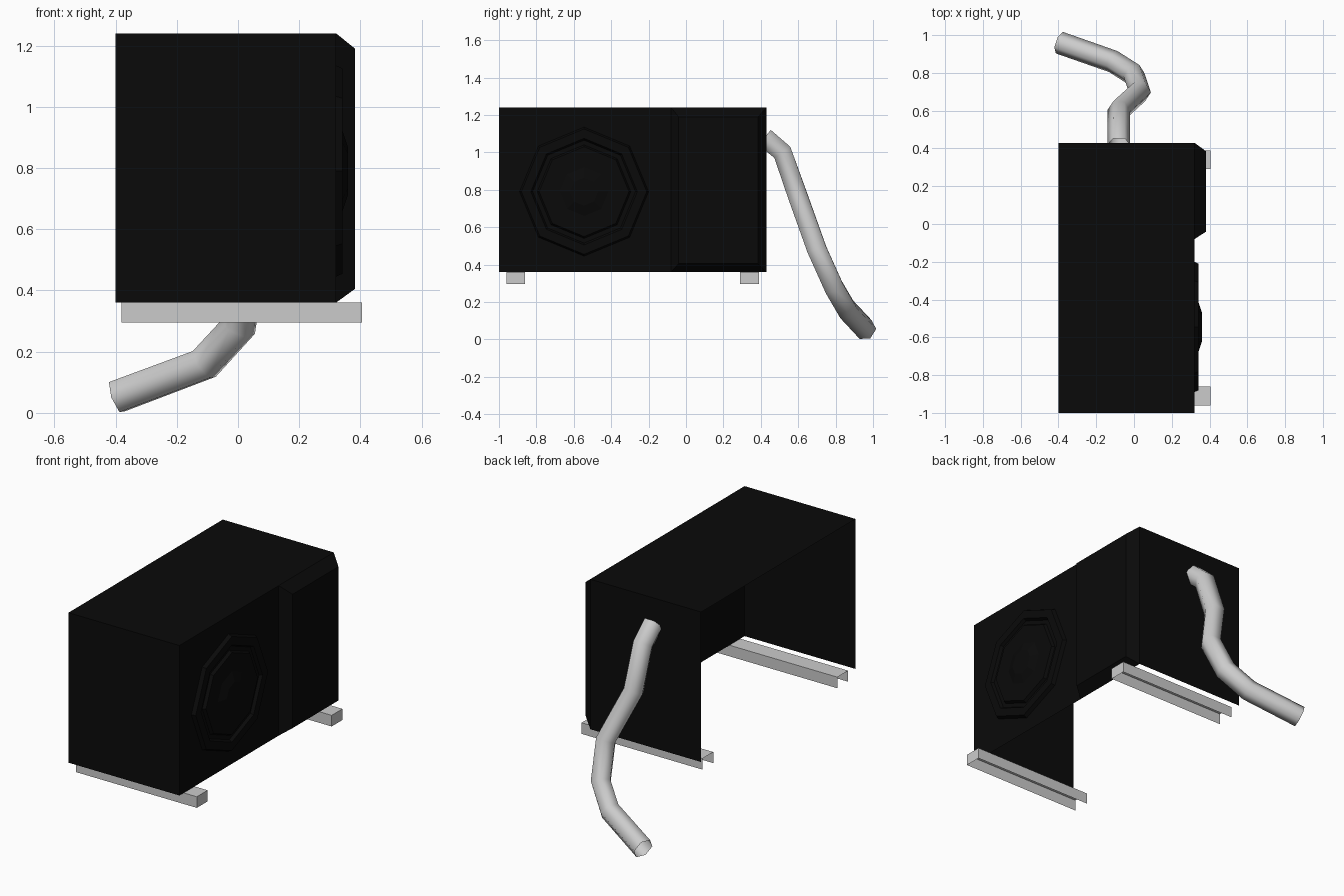
import bpy, bmesh, math

if "Cube" in bpy.data.objects:
    bpy.data.objects.remove(bpy.data.objects["Cube"])

black = bpy.data.materials.new("black_paint")
black.diffuse_color = (0.003, 0.003, 0.003, 1)
black.use_nodes = True
black.node_tree.nodes["Principled BSDF"].inputs["Base Color"].default_value = black.diffuse_color


def finish(bm, name, mat=None):
    bmesh.ops.recalc_face_normals(bm, faces=bm.faces)
    me = bpy.data.meshes.new(name)
    bm.to_mesh(me)
    bm.free()
    ob = bpy.data.objects.new(name, me)
    bpy.context.collection.objects.link(ob)
    if mat:
        me.materials.append(mat)
    return ob


def open_box(name, lo, hi, mat=None):
    """Sheet box with the underside and the -x side left open."""
    bm = bmesh.new()
    bmesh.ops.create_cube(bm, size=1)
    for v in bm.verts:
        for i in range(3):
            v.co[i] = hi[i] if v.co[i] > 0 else lo[i]
    bm.normal_update()
    gone = [f for f in bm.faces if f.normal.x < -0.9 or f.normal.z < -0.9]
    ob_faces = [f for f in bm.faces if f not in gone]
    bmesh.ops.delete(bm, geom=gone, context='FACES')
    me = bpy.data.meshes.new(name)
    bm.to_mesh(me)      # cube normals already face outward
    bm.free()
    ob = bpy.data.objects.new(name, me)
    bpy.context.collection.objects.link(ob)
    if mat:
        me.materials.append(mat)
    return ob


# Casing and mounting rails
open_box("casing", (-0.40, -1.0, 0.36), (0.32, 0.43, 1.24), black)
for name, y in (("rail_front", -0.91), ("rail_back", 0.34)):
    open_box(name, (-0.38, y - 0.05, 0.295), (0.405, y + 0.05, 0.36))

# Raised service panel with sloped edges
bm = bmesh.new()
rings = []
for x, y0, y1, z0, z1 in ((0.32, -0.08, 0.43, 0.36, 1.24),
                          (0.382, -0.04, 0.385, 0.405, 1.19)):
    rings.append([bm.verts.new((x, y, z)) for y, z in
                  ((y0, z0), (y1, z0), (y1, z1), (y0, z1))])
for i in range(4):
    j = (i + 1) % 4
    bm.faces.new((rings[0][i], rings[0][j], rings[1][j], rings[1][i]))
bm.faces.new(rings[1])
finish(bm, "service_panel", black)

# Octagonal fan grille: concentric steps and a raised hub
profile = [(0.345, 0.32), (0.335, 0.342), (0.285, 0.342), (0.275, 0.325),
           (0.25, 0.325), (0.24, 0.342), (0.13, 0.342), (0.075, 0.36)]
bm = bmesh.new()
rings = [[bm.verts.new((x, -0.545 + r * math.cos(k * math.pi / 4),
                        0.79 + r * math.sin(k * math.pi / 4)))
          for k in range(8)] for r, x in profile]
for a, b in zip(rings, rings[1:]):
    for k in range(8):
        j = (k + 1) % 8
        bm.faces.new((a[k], a[j], b[j], b[k]))
bm.faces.new(rings[-1])
finish(bm, "fan_grille", black)

# Bent hose from the casing end down to the ground
path = [(-0.08, 0.42, 1.08), (-0.08, 0.515, 1.0), (-0.08, 0.60, 0.76),
        (0.03, 0.70, 0.48), (0.0, 0.79, 0.28), (-0.11, 0.86, 0.16),
        (-0.395, 0.96, 0.053)]
cu = bpy.data.curves.new("hose", 'CURVE')
cu.dimensions = '3D'
cu.bevel_depth = 0.06
cu.bevel_resolution = 1
sp = cu.splines.new('POLY')
sp.points.add(len(path) - 1)
for p, co in zip(sp.points, path):
    p.co = (*co, 1)
hose = bpy.data.objects.new("hose", cu)
bpy.context.collection.objects.link(hose)
bpy.context.view_layer.objects.active = hose
hose.select_set(True)
bpy.ops.object.convert(target='MESH')
bpy.ops.object.shade_smooth()
